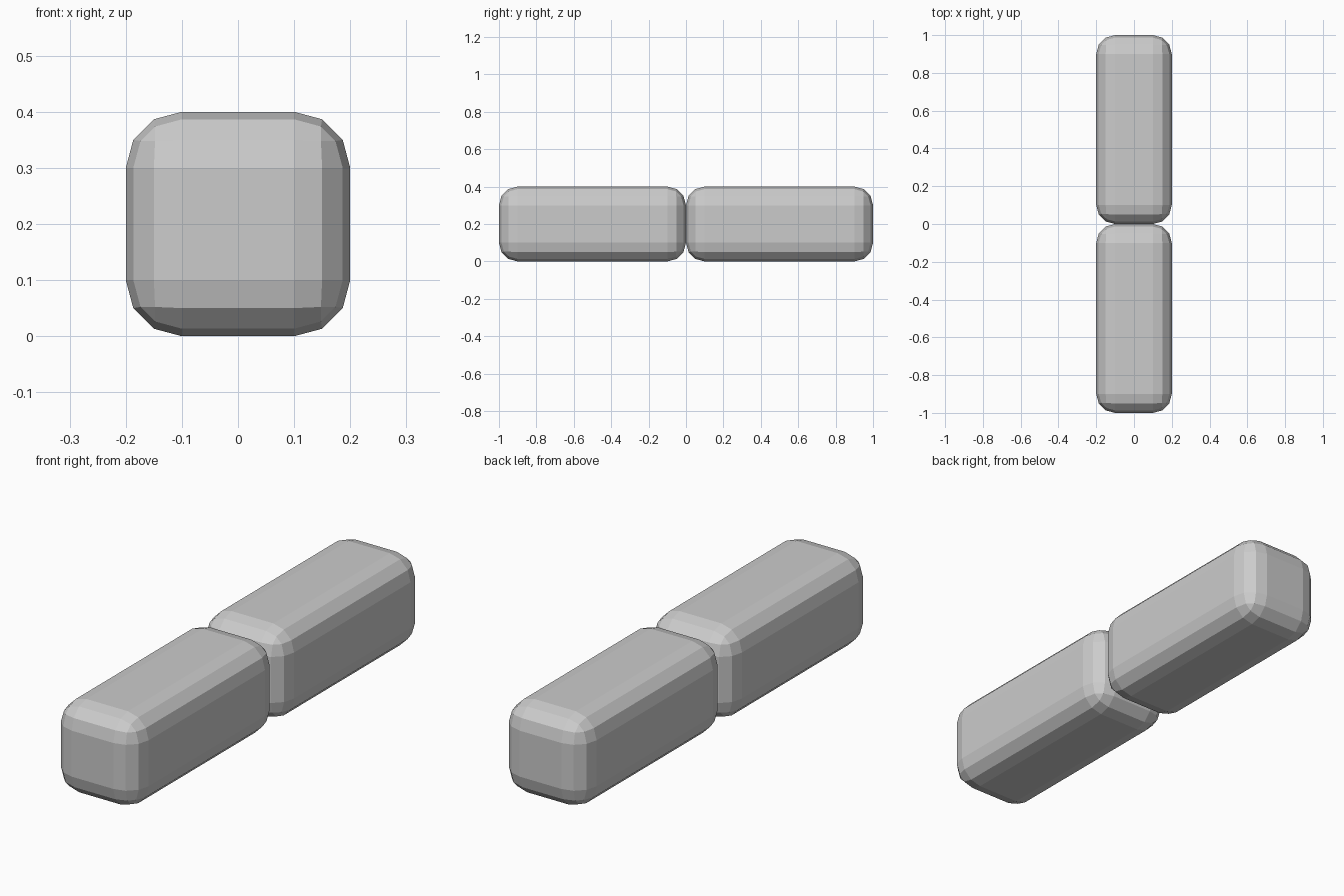
import bpy

if "Cube" in bpy.data.objects:
    bpy.data.objects.remove(bpy.data.objects["Cube"])


def rounded_block(name, y):
    # Box 0.4 x 1.0 x 0.4 with three-step rounded edges
    bpy.ops.mesh.primitive_cube_add(size=1, location=(0, y, 0.2))
    block = bpy.context.object
    block.name = name
    block.scale = (0.4, 1.0, 0.4)
    bpy.ops.object.transform_apply(location=False, rotation=False, scale=True)
    bevel = block.modifiers.new("rounded_edges", 'BEVEL')
    bevel.width = 0.1
    bevel.segments = 3
    bevel.limit_method = 'NONE'
    bpy.ops.object.shade_flat()
    return block


# Two blocks end to end, meeting at y = 0
for name, y in (("front_block", -0.5), ("back_block", 0.5)):
    rounded_block(name, y)
